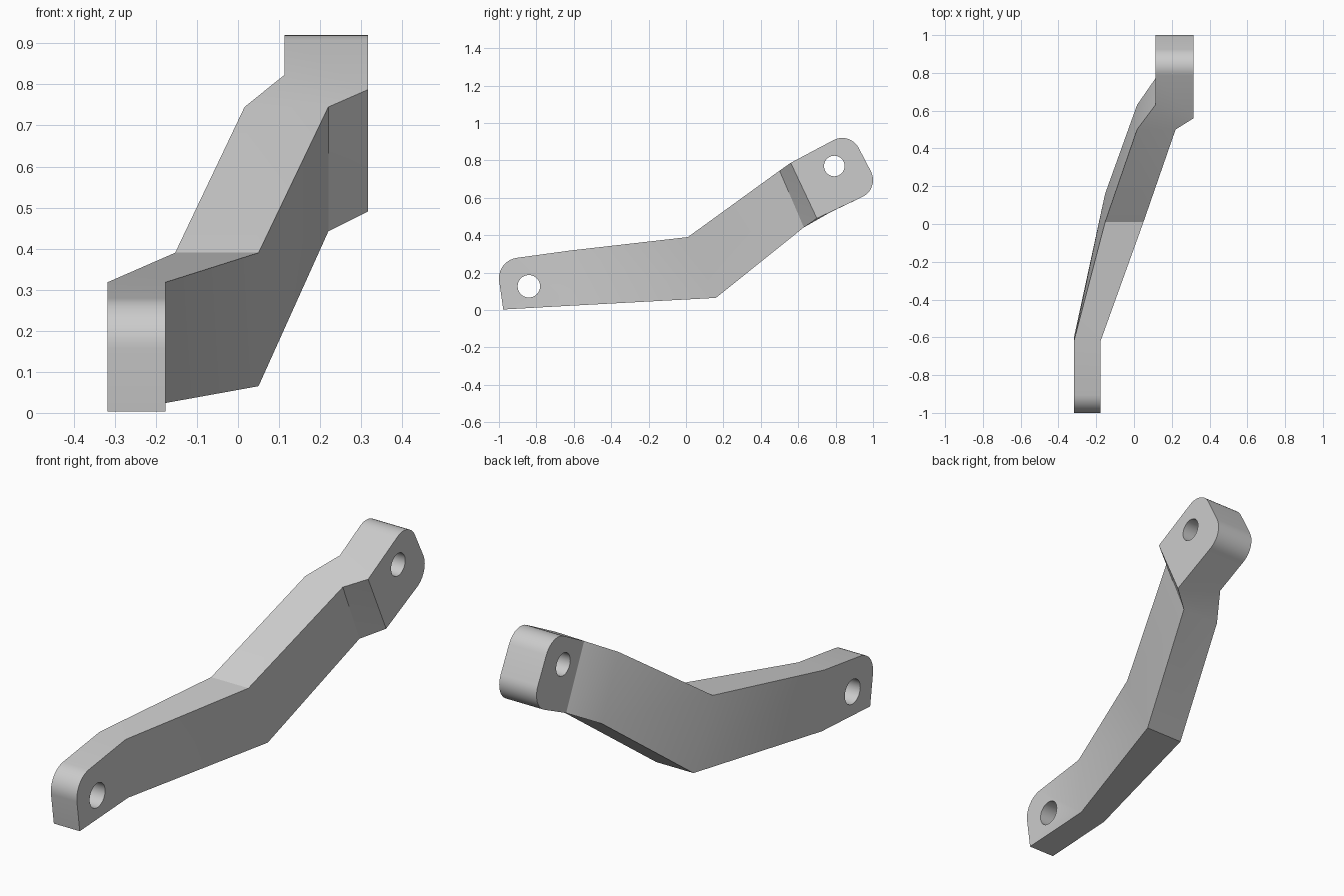
import bpy, bmesh
from math import cos, sin, radians, pi

cube = bpy.data.objects.get("Cube")
if cube:
    bpy.data.objects.remove(cube)

grey = bpy.data.materials.new("neutral grey")
grey.use_nodes = True
grey.diffuse_color = (0.6, 0.6, 0.6, 1)
grey.node_tree.nodes["Principled BSDF"].inputs["Base Color"].default_value = (0.6, 0.6, 0.6, 1)


def arc(cy, cz, r, start, end, n=10):
    """Points (y, z) of a rounded corner, angles in degrees."""
    angles = [radians(start + (end - start) * i / n) for i in range(n + 1)]
    return [(cy + r * cos(a), cz + r * sin(a)) for a in angles]


# Rounded ends of the side profile
toe = [(-0.977, 0.003)] + arc(-0.89, 0.17, 0.11, 187, 98)
head = arc(0.835, 0.82, 0.1, 118, 27.5) + arc(0.9, 0.695, 0.1, 27.5, -65)


def side_ring(bm, stations):
    """Outline of one side: x changes from station to station along the arm."""
    x0, x1 = stations[0][0], stations[-1][0]
    points = [(x0, *p) for p in toe]
    points += [(x, *top) for x, top, low in stations]
    points += [(x1, *p) for p in head]
    points += [(x, *low) for x, top, low in reversed(stations)]
    return [bm.verts.new(p) for p in points]


# Each station: x, top (y, z), bottom (y, z)
knee = ((0.01, 0.39), (0.16, 0.065))
ankle = ((-0.62, 0.318), (-0.6, 0.024))
neck = ((0.5, 0.745), (0.63, 0.442))
left_stations = [(-0.177, *ankle), (0.05, *knee), (0.22, *neck),
                 (0.316, (0.56, 0.787), (0.7, 0.49))]
right_stations = [(-0.318, *ankle), (-0.153, *knee), (0.016, *neck),
                  (0.113, (0.63, 0.823), (0.77, 0.522))]

bm = bmesh.new()
left = side_ring(bm, left_stations)
right = side_ring(bm, right_stations)
count, a, k = len(left), len(toe), len(left_stations)

for ring in (left, right):
    bm.faces.new(ring[:a + 1] + ring[-1:])                # front lug
    bm.faces.new(ring[a + k - 1:count - k + 1])           # rear lug
    for i in range(k - 1):                                # bent web
        t0, t1 = ring[a + i], ring[a + i + 1]
        b0, b1 = ring[count - 1 - i], ring[count - 2 - i]
        bm.faces.new((t0, t1, b1))
        bm.faces.new((t0, b1, b0))
for i in range(count):                                    # rim
    j = (i + 1) % count
    bm.faces.new((left[i], left[j], right[j], right[i]))
bmesh.ops.recalc_face_normals(bm, faces=bm.faces)
mesh = bpy.data.meshes.new("bracket_arm")
bm.to_mesh(mesh)
bm.free()
arm = bpy.data.objects.new("bracket_arm", mesh)
bpy.context.collection.objects.link(arm)
mesh.materials.append(grey)

# Bolt holes through both lugs
for name, x, y, z, r in (("front_hole", -0.25, -0.84, 0.127, 0.06),
                         ("rear_hole", 0.215, 0.793, 0.77, 0.055)):
    bpy.ops.mesh.primitive_cylinder_add(vertices=40, radius=r, depth=0.5,
                                        location=(x, y, z), rotation=(0, pi / 2, 0))
    cutter = bpy.context.object
    cutter.name = name
    cutter.hide_render = True
    cutter.data.materials.append(grey)
    cut = arm.modifiers.new(name, "BOOLEAN")
    cut.operation, cut.solver, cut.object = "DIFFERENCE", "EXACT", cutter
    bpy.context.view_layer.objects.active = arm
    bpy.ops.object.modifier_apply(modifier=cut.name)
    bpy.data.objects.remove(cutter)

bpy.ops.object.select_all(action="DESELECT")
arm.select_set(True)
bpy.context.view_layer.objects.active = arm
bpy.ops.object.shade_smooth_by_angle(angle=radians(25))
